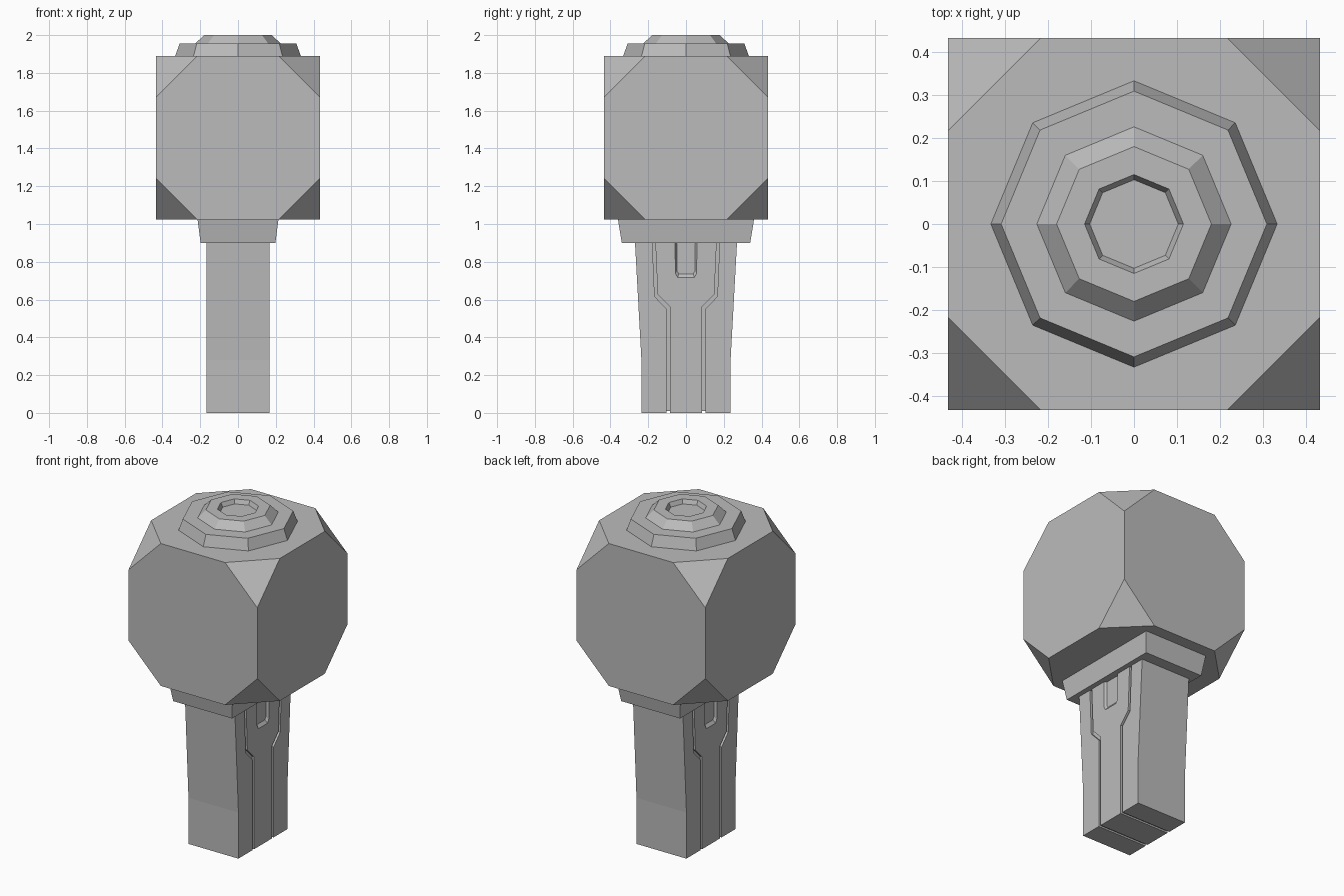
import bpy, bmesh, math
from itertools import product

if "Cube" in bpy.data.objects:
    bpy.data.objects.remove(bpy.data.objects["Cube"])

GREY = (0.5, 0.5, 0.5, 1)
grey = bpy.data.materials.new("plain grey")
grey.use_nodes = True
grey.diffuse_color = GREY
grey.node_tree.nodes["Principled BSDF"].inputs["Base Color"].default_value = GREY


def finish(name, bm):
    bmesh.ops.recalc_face_normals(bm, faces=bm.faces)
    mesh = bpy.data.meshes.new(name)
    bm.to_mesh(mesh)
    bm.free()
    mesh.materials.append(grey)
    obj = bpy.data.objects.new(name, mesh)
    bpy.context.collection.objects.link(obj)
    return obj


def hull(name, points):
    bm = bmesh.new()
    for p in points:
        bm.verts.new(p)
    bmesh.ops.convex_hull(bm, input=bm.verts)
    bmesh.ops.dissolve_limit(bm, angle_limit=0.01, verts=bm.verts, edges=bm.edges)
    return finish(name, bm)


def frustum(name, low, high):
    """Box whose (x, y, z) half sizes and height differ at each end."""
    return hull(name, [(sx * x, sy * y, z) for x, y, z in (low, high)
                       for sx, sy in product((-1, 1), repeat=2)])


def plate(name, outline, half_width):
    """Side outline of (y, z) points, extruded across x."""
    bm = bmesh.new()
    face = bm.faces.new([bm.verts.new((-half_width, y, z)) for y, z in outline])
    ext = bmesh.ops.extrude_face_region(bm, geom=[face])
    for v in ext["geom"]:
        if isinstance(v, bmesh.types.BMVert):
            v.co.x = half_width
    return finish(name, bm)


def mirrored(half):
    """Complete an outline by reflecting it in y."""
    return half + [(-y, z) for y, z in reversed(half)]


# Head: cube with its corners cut off
H, C, MID = 0.433, 0.216, 1.456
head_points = []
for a, b, c in product((-1, 1), repeat=3):
    for p in ((a * C, b * H, c * H), (a * H, b * C, c * H), (a * H, b * H, c * C)):
        head_points.append((p[0], p[1], p[2] + MID))
hull("head", head_points)

# Stepped octagonal cap with a shallow central recess
profile = [(0.333, 1.885), (0.333, 1.889), (0.309, 1.955), (0.226, 1.955),
           (0.18, 2.0), (0.115, 2.0), (0.103, 1.975)]
bm = bmesh.new()
rings = [[bm.verts.new((r * math.cos(i * math.pi / 4), r * math.sin(i * math.pi / 4), z))
          for i in range(8)] for r, z in profile]
for lower, upper in zip(rings, rings[1:]):
    for i in range(8):
        j = (i + 1) % 8
        bm.faces.new((lower[i], lower[j], upper[j], upper[i]))
bm.faces.new(rings[-1])
bm.faces.new(rings[0][::-1])
finish("stepped_cap", bm)

# Collar under the head
frustum("collar", (0.198, 0.34, 0.9), (0.214, 0.36, 1.023))

# Grip core, seen at the bottom of the grooves
W, CORE, TOP = 0.168, 0.154, 0.9
frustum("grip_core", (CORE, 0.19, 0.01), (CORE, 0.19, 0.95))

# Outer grip panels, front and back
side = [(0.236, 0), (0.236, 0.28), (0.27, TOP), (0.178, TOP),
        (0.166, 0.616), (0.102, 0.55), (0.102, 0)]
plate("back_panel", side, W)
plate("front_panel", [(-y, z) for y, z in side], W)

# Central grip panel with a notch at the top
notch = [(0.058, TOP), (0.056, 0.738), (0.044, 0.717)]
centre = [(0.086, 0), (0.086, 0.562), (0.15, 0.628), (0.162, TOP)] + notch
plate("centre_panel", mirrored(centre), W)

# Sloped rim of the notch on each side
floor = [(0.049, TOP), (0.047, 0.75), (0.038, 0.736)]
bm = bmesh.new()
for s in (-1, 1):
    outer = [bm.verts.new((s * W, y, z)) for y, z in mirrored(notch)]
    inner = [bm.verts.new((s * CORE, y, z)) for y, z in mirrored(floor)]
    for i in range(len(outer) - 1):
        quad = [outer[i], outer[i + 1], inner[i + 1], inner[i]]
        bm.faces.new(quad if s > 0 else quad[::-1])
rim = finish("notch_rim", bm)
# The rim is an open strip, so turn its faces outward
for poly in rim.data.polygons:
    if poly.normal.x * poly.center.x < 0:
        poly.flip()
